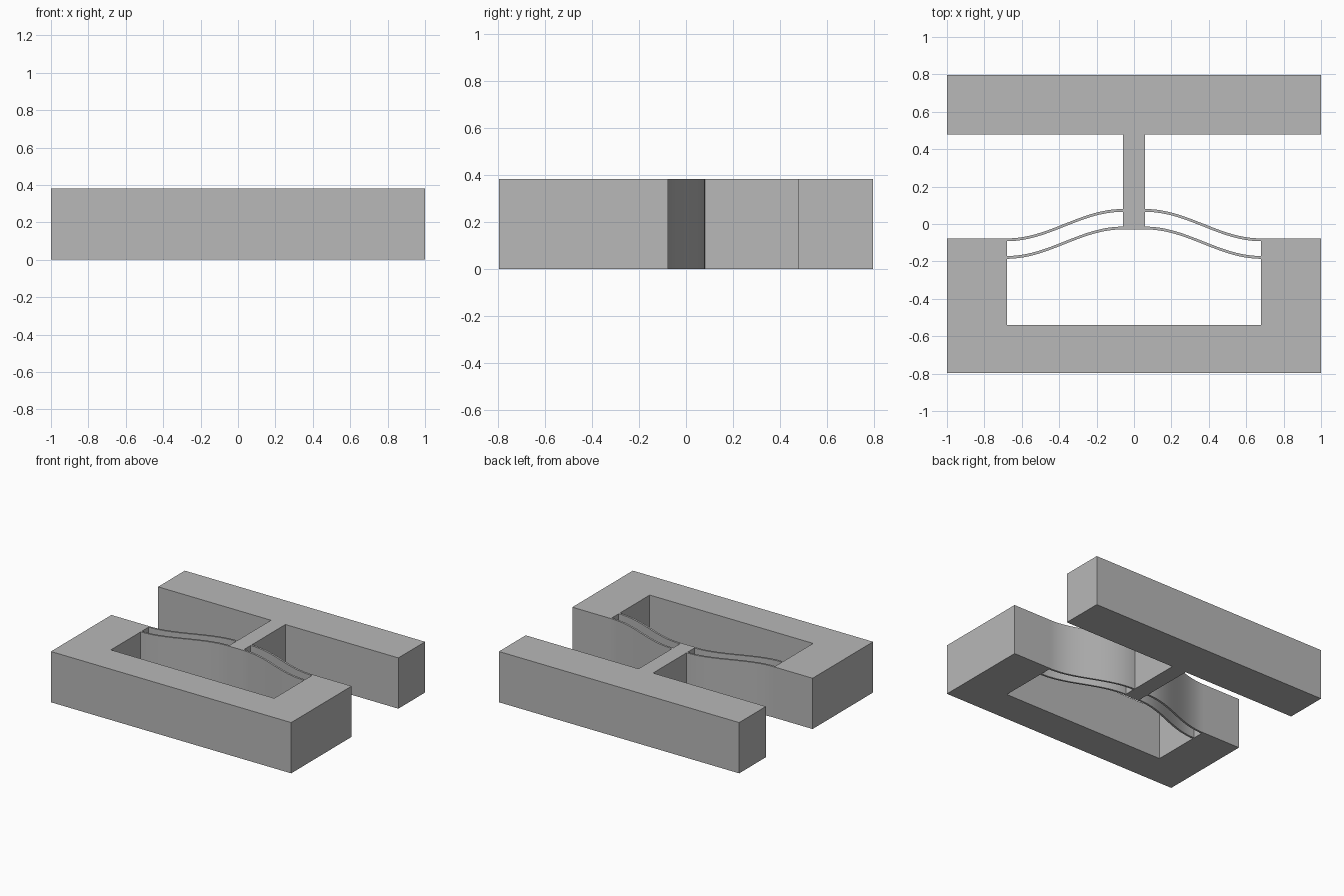
import bpy
import bmesh
import math

cube = bpy.data.objects.get("Cube")
if cube:
    bpy.data.objects.remove(cube, do_unlink=True)

HEIGHT = 0.382
HALF_Y = 0.796
POCKET_X = 0.68      # inner half width of the base
STEM_X = 0.06        # half width of the shuttle stem
BASE_TOP = -0.077
BEAM = 0.015         # beam thickness
RISE = 0.157         # beam climb from base to stem
STEPS = 40

grey = bpy.data.materials.new("plain grey")
grey.use_nodes = True
grey.diffuse_color = (0.48, 0.48, 0.48, 1)
grey.node_tree.nodes["Principled BSDF"].inputs["Base Color"].default_value = grey.diffuse_color


def extrude_profile(name, outline):
    """Raise a closed plan outline to the full height."""
    bm = bmesh.new()
    face = bm.faces.new([bm.verts.new((x, y, 0)) for x, y in outline])
    raised = bmesh.ops.extrude_face_region(bm, geom=[face], use_keep_orig=True)
    tops = [v for v in raised["geom"] if isinstance(v, bmesh.types.BMVert)]
    bmesh.ops.translate(bm, verts=tops, vec=(0, 0, HEIGHT))
    bmesh.ops.recalc_face_normals(bm, faces=bm.faces)
    mesh = bpy.data.meshes.new(name)
    bm.to_mesh(mesh)
    bm.free()
    mesh.materials.append(grey)
    obj = bpy.data.objects.new(name, mesh)
    bpy.context.collection.objects.link(obj)
    return obj


def symmetric(half):
    """Complete a right-hand outline with its mirror image."""
    return half + [(-x, y) for x, y in reversed(half)]


# U-shaped base frame
extrude_profile("base_frame", symmetric([
    (1, -HALF_Y), (1, BASE_TOP), (POCKET_X, BASE_TOP), (POCKET_X, -0.54)]))

# T-shaped shuttle: crossbar with central stem
extrude_profile("shuttle", symmetric([
    (STEM_X, -0.029), (STEM_X, 0.478), (1, 0.478), (1, HALF_Y)]))


# Curved flexure beams, a parallel pair on each side
def beam_outline(side, top):
    upper = []
    for i in range(STEPS + 1):
        t = i / STEPS
        x = STEM_X + (POCKET_X - STEM_X) * t
        upper.append((side * x, top + RISE * (1 + math.cos(math.pi * t)) / 2))
    return upper + [(x, y - BEAM) for x, y in reversed(upper)]


for side, side_name in ((1, "left"), (-1, "right")):
    for top, row in ((BASE_TOP, "rear"), (BASE_TOP - 0.094, "front")):
        beam = extrude_profile(f"{side_name}_{row}_beam", beam_outline(side, top))
        bpy.ops.object.select_all(action="DESELECT")
        beam.select_set(True)
        bpy.context.view_layer.objects.active = beam
        bpy.ops.object.shade_smooth_by_angle(angle=math.radians(30))
